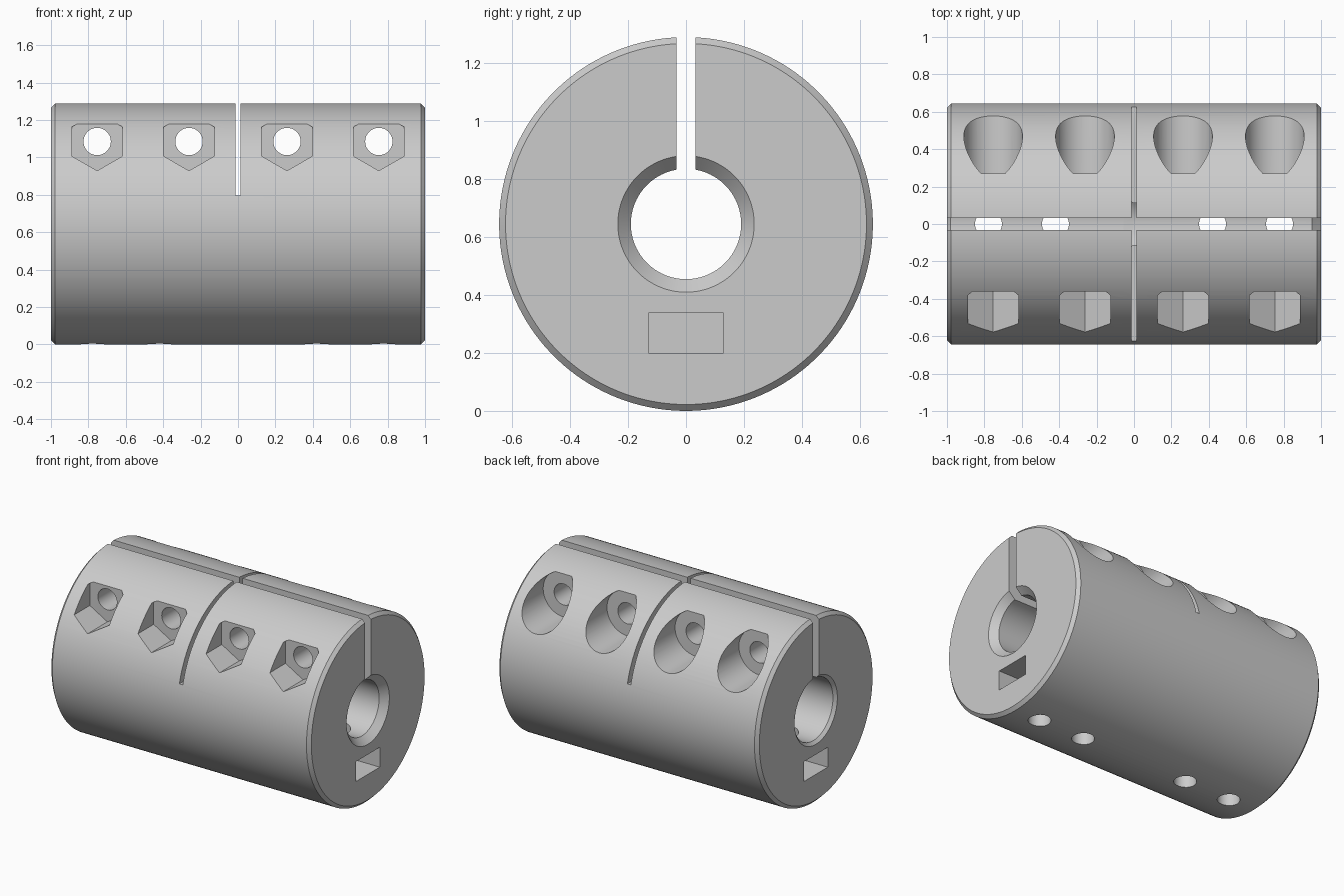
import bpy, bmesh, math
from mathutils import Matrix, Vector

if "Cube" in bpy.data.objects:
    bpy.data.objects.remove(bpy.data.objects["Cube"])

R = 0.644            # outer radius, also height of the axis
SCREW_X = (-0.753, -0.262, 0.262, 0.753)
SCREW_Z = 1.085
SET_X = (-0.778, -0.42, 0.42, 0.778)

steel = bpy.data.materials.new("light grey steel")
steel.diffuse_color = (0.6, 0.6, 0.6, 1)
steel.use_nodes = True
steel.node_tree.nodes["Principled BSDF"].inputs["Base Color"].default_value = steel.diffuse_color


def make_object(name, bm):
    bmesh.ops.recalc_face_normals(bm, faces=bm.faces)
    mesh = bpy.data.meshes.new(name)
    bm.to_mesh(mesh)
    bm.free()
    mesh.materials.append(steel)
    obj = bpy.data.objects.new(name, mesh)
    bpy.context.collection.objects.link(obj)
    return obj


def lathe(name, profile, steps=144):
    """Closed (x, radius) profile turned around the long axis."""
    bm = bmesh.new()
    rings = []
    for i in range(steps):
        a = 2 * math.pi * (i + 0.5) / steps
        rings.append([bm.verts.new((x, r * math.sin(a), R + r * math.cos(a)))
                      for x, r in profile])
    n = len(profile)
    for i in range(steps):
        p, q = rings[i], rings[(i + 1) % steps]
        for j in range(n):
            k = (j + 1) % n
            bm.faces.new((p[j], p[k], q[k], q[j]))
    return make_object(name, bm)


def box(name, lo, hi):
    lo, hi = Vector(lo), Vector(hi)
    bm = bmesh.new()
    size = Matrix.Diagonal((hi - lo).to_4d())
    size[3][3] = 1
    bmesh.ops.create_cube(bm, size=1, matrix=Matrix.Translation((lo + hi) / 2) @ size)
    return make_object(name, bm)


def prism(name, start, end, radius, sides):
    """Straight prism or cylinder between two points."""
    start, end = Vector(start), Vector(end)
    axis = end - start
    bm = bmesh.new()
    if abs(axis.z) > abs(axis.y):
        u, v = Vector((1, 0, 0)), Vector((0, 1, 0))
    else:
        u, v = Vector((1, 0, 0)), Vector((0, 0, 1))
    # a corner always lies on the v axis, so hexagons point up and down
    angles = [2 * math.pi * i / sides for i in range(sides)]
    offs = [radius * (u * math.sin(a) + v * math.cos(a)) for a in angles]
    low = [bm.verts.new(start + o) for o in offs]
    top = [bm.verts.new(end + o) for o in offs]
    bm.faces.new(low)
    bm.faces.new(top)
    for i in range(sides):
        k = (i + 1) % sides
        bm.faces.new((low[i], low[k], top[k], top[i]))
    return make_object(name, bm)


# Turned body: chamfered rim and a bore that steps down towards the right
body = lathe("coupling_body", [
    (-1, R - 0.022), (-0.978, R), (0.978, R), (1, R - 0.022),
    (1, 0.235), (0.953, 0.19), (-0.005, 0.19), (-0.055, 0.215),
    (-0.98, 0.215), (-1, 0.235)])

# Clamping slot along the top and the cross slit in the middle
cutters = [
    box("clamp_slot", (-1.1, -0.0325, R), (1.1, 0.0325, 1.5)),
    box("cross_slit", (-0.013, -1, 0.797), (0.013, 1, 1.5)),
]

# Clamp screws: through hole, hexagonal nut pocket in front, round recess behind
for x in SCREW_X:
    cutters += [
        prism("screw_hole", (x, -0.8, SCREW_Z), (x, 0.8, SCREW_Z), 0.073, 48),
        prism("nut_pocket", (x, -0.8, SCREW_Z), (x, -0.36, SCREW_Z), 0.156, 6),
        prism("head_recess", (x, 0.27, SCREW_Z), (x, 0.8, SCREW_Z), 0.157, 64),
    ]

# Set screws from below into the bore
for x in SET_X:
    cutters.append(prism("set_screw_hole", (x, 0, -0.1), (x, 0, R), 0.072, 48))

# Rectangular nut channels in both end faces
for s in (-1, 1):
    a, b = sorted((s * 0.29, s * 1.1))
    cutters.append(box("nut_channel", (a, -0.13, 0.2), (b, 0.13, 0.338)))

bpy.context.view_layer.objects.active = body
body.select_set(True)
for cutter in cutters:
    mod = body.modifiers.new("cut", 'BOOLEAN')
    mod.operation = 'DIFFERENCE'
    mod.solver = 'EXACT'
    mod.object = cutter
    bpy.ops.object.modifier_apply(modifier=mod.name)
    bpy.data.objects.remove(cutter)

bpy.ops.object.shade_smooth_by_angle(angle=math.radians(25))
